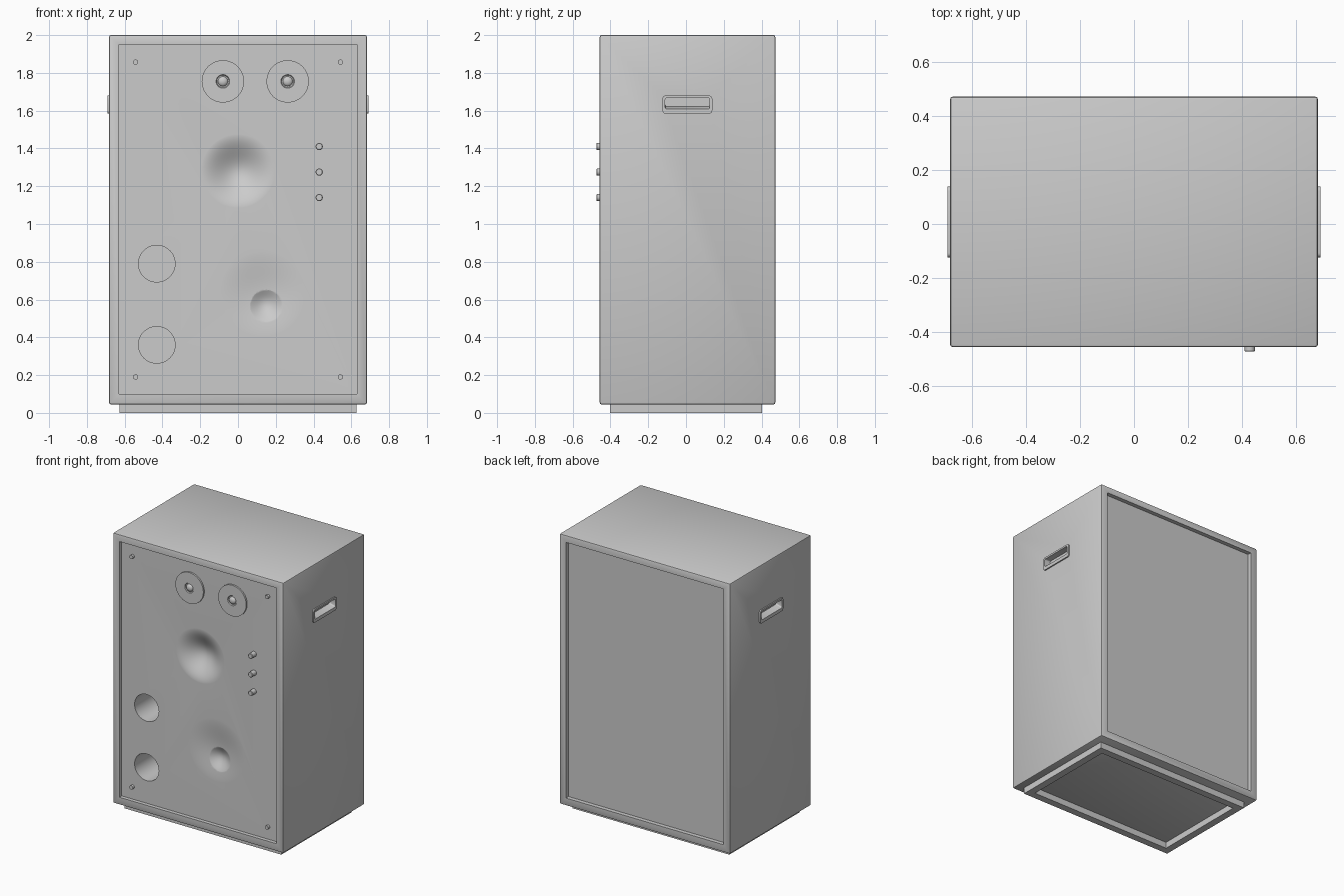
import bpy, bmesh, math
from mathutils import Matrix, Vector

cube = bpy.data.objects.get("Cube")
if cube:
    bpy.data.objects.remove(cube, do_unlink=True)

grey = bpy.data.materials.new("cabinet_grey")
grey.use_nodes = True
colour = (0.6, 0.6, 0.6, 1)
grey.diffuse_color = colour
grey.node_tree.nodes["Principled BSDF"].inputs["Base Color"].default_value = colour

FACE = -0.43          # y of the recessed baffle
FRONT, BACK = -0.457, 0.473


def finish(bm, name):
    bmesh.ops.recalc_face_normals(bm, faces=bm.faces)
    mesh = bpy.data.meshes.new(name)
    bm.to_mesh(mesh)
    bm.free()
    ob = bpy.data.objects.new(name, mesh)
    bpy.context.collection.objects.link(ob)
    mesh.materials.append(grey)
    return ob


def box(name, lo, hi, bevel=0, axis=None, segments=2):
    """Box between two corners; axis limits the bevel to edges along it."""
    bm = bmesh.new()
    lo, hi = Vector(lo), Vector(hi)
    bmesh.ops.create_cube(bm, size=1, matrix=Matrix.Translation((lo + hi) / 2) @ Matrix.Diagonal((*(hi - lo), 1)))
    if bevel:
        edges = [e for e in bm.edges if axis is None
                 or abs((e.verts[0].co - e.verts[1].co)[axis]) > 1e-4]
        bmesh.ops.bevel(bm, geom=edges, offset=bevel, segments=segments, affect='EDGES', profile=0.5)
    return finish(bm, name)


def lathe(name, profile, x, z, y=FACE, steps=48):
    """Spin (radius, outward offset) points about a front-facing axis."""
    bm = bmesh.new()
    verts = [bm.verts.new((x + r, y - d, z)) for r, d in profile]
    edges = [bm.edges.new(pair) for pair in zip(verts, verts[1:])]
    bmesh.ops.spin(bm, geom=verts + edges, cent=(x, y, z), axis=(0, 1, 0),
                   angle=math.tau, steps=steps)
    bmesh.ops.remove_doubles(bm, verts=bm.verts, dist=1e-5)
    return finish(bm, name)


def cut(target, cutter):
    mod = target.modifiers.new(cutter.name, 'BOOLEAN')
    mod.operation, mod.solver, mod.object = 'DIFFERENCE', 'EXACT', cutter
    cutter.hide_render = True
    bpy.context.view_layer.objects.active = target
    bpy.ops.object.modifier_apply(modifier=mod.name)
    bpy.data.objects.remove(cutter, do_unlink=True)


def smooth(ob, angle=35):
    bpy.ops.object.select_all(action='DESELECT')
    ob.select_set(True)
    bpy.context.view_layer.objects.active = ob
    bpy.ops.object.shade_smooth_by_angle(angle=math.radians(angle))


def dish(name, radius, depth, x, z, cap=0, cap_height=0):
    """Cutter for a soft hollow, optionally with a raised central cap."""
    n = 20
    pts = []
    for i in range(n + 1):
        r = radius * i / n
        d = -depth * (0.5 + 0.5 * math.cos(math.pi * i / n)) + 0.0002
        if r < cap:
            d += cap_height * (0.5 + 0.5 * math.cos(math.pi * r / cap))
        pts.append((r, d))
    return lathe(name, pts + [(radius, 0.02), (0, 0.02)], x, z)


# Cabinet with recessed front and back
cabinet = box("cabinet", (-0.683, FRONT, 0.045), (0.683, BACK, 2), 0.01)
cut(cabinet, box("front_recess", (-0.63, -0.6, 0.1), (0.63, FACE, 1.95)))
cut(cabinet, box("back_recess", (-0.63, BACK - 0.03, 0.1), (0.63, 0.6, 1.95)))

# Bass ports and soft driver hollows
for z in (0.36, 0.79):
    cut(cabinet, lathe("port", [(0, -0.25), (0.097, -0.25), (0.097, 0.02), (0, 0.02)], -0.43, z))
cut(cabinet, dish("midrange_cone", 0.2, 0.07, 0, 1.28))
cut(cabinet, dish("woofer_cone", 0.24, 0.02, 0.13, 0.63))
cut(cabinet, dish("woofer_centre", 0.13, 0.045, 0.145, 0.58))

# Side handles, framed cups with a sloping lower ledge
for side, s in (("left", 1), ("right", -1)):
    frame = box(side + "_handle", (min(s * 0.64, s * 0.692), -0.124, 1.584),
                (max(s * 0.64, s * 0.692), 0.139, 1.68), 0.016, 0, 4)
    for target in (cabinet, frame):
        cup = box("handle_cup", (min(s * 0.645, s * 0.72), -0.11, 1.6),
                  (max(s * 0.645, s * 0.72), 0.125, 1.667), 0.008, 0, 3)
        for v in cup.data.vertices:
            if abs(v.co.x) < 0.66 and v.co.z < 1.63:
                v.co.z += 0.022
        cut(target, cup)
    smooth(frame)
smooth(cabinet)

# Tweeters
for side, x in (("right", -0.08), ("left", 0.263)):
    plate = lathe(side + "_tweeter_plate", [(0, -0.01), (0.112, -0.01), (0.112, 0.012),
                  (0.036, 0.012), (0.032, 0.006), (0, 0.006)], x, 1.755)
    dome = lathe(side + "_tweeter_dome", [(0.026 * math.cos(a), 0.006 + 0.016 * math.sin(a))
                 for a in [i * math.pi / 16 for i in range(9)]], x, 1.755, steps=24)
    smooth(plate)
    smooth(dome)

# Control knobs and corner screws
for i, z in enumerate((1.14, 1.275, 1.41)):
    smooth(lathe(f"knob_{i + 1}", [(0, -0.01), (0.019, -0.01), (0.019, 0.041),
                 (0.016, 0.044), (0, 0.044)], 0.43, z, steps=24))
for x in (-0.542, 0.542):
    for z in (0.19, 1.857):
        smooth(lathe("corner_screw", [(0, -0.01), (0.014, -0.01), (0.014, 0.018), (0, 0.018)], x, z, steps=16))

# Hollow plinth
plinth = box("plinth", (-0.628, -0.402, 0), (0.628, 0.402, 0.046))
cut(plinth, box("plinth_hollow", (-0.575, -0.35, -0.1), (0.575, 0.35, 0.1)))
